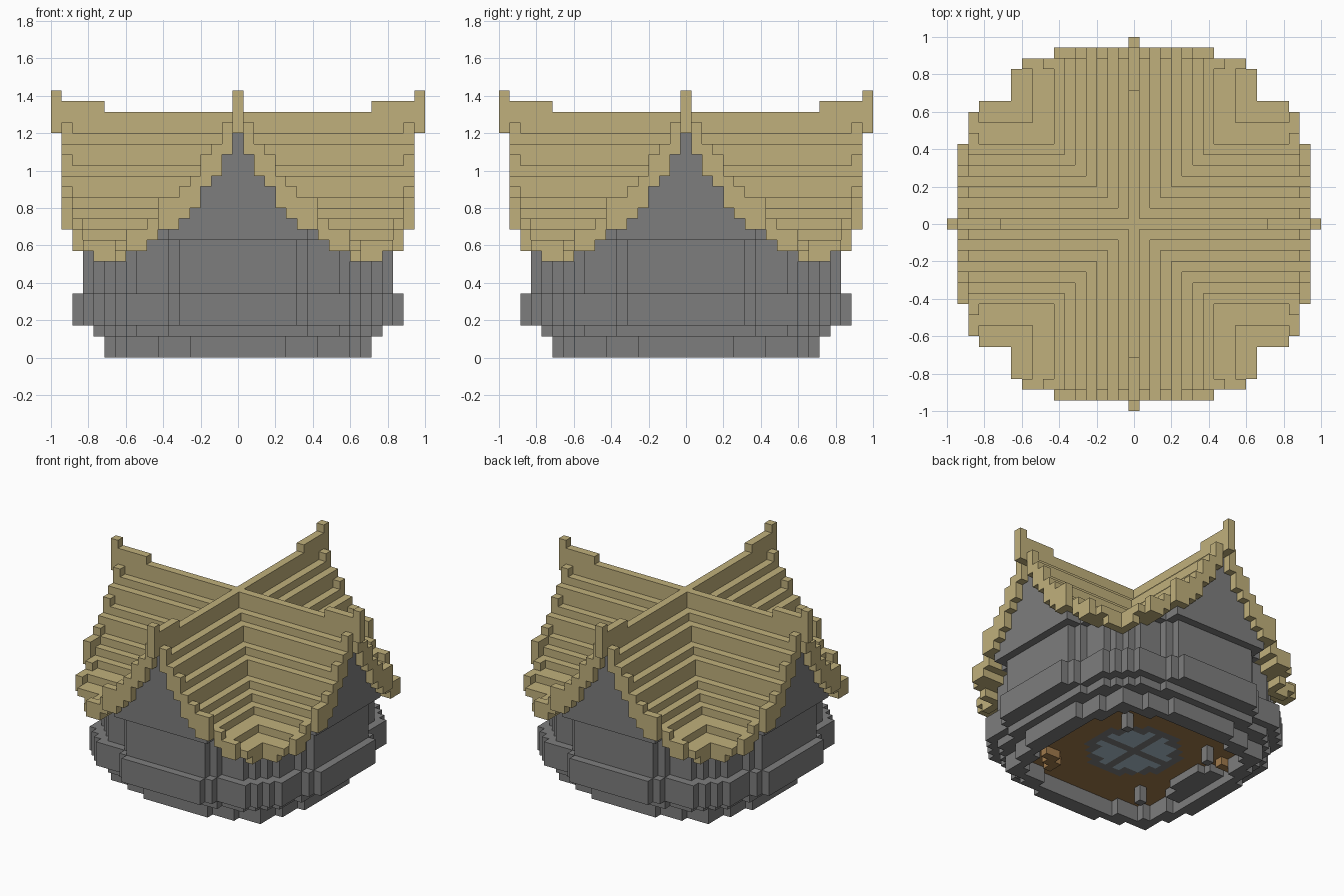
import bpy
import bmesh
from mathutils import Vector

if "Cube" in bpy.data.objects:
    bpy.data.objects.remove(bpy.data.objects["Cube"])

UNIT = 2 / 35          # edge of one building block
SPAN = range(-17, 18)

# Eave underside, roof tread and raised verge heights, by distance from a ridge
UNDER = [21, 19, 17, 16, 14, 13, 12, 12, 11, 10, 10, 9]
TREAD = [23, 21, 20, 18, 17, 15, 14, 13, 12, 12, 11, 11]
VERGE = [24, 22, 20, 19, 17, 16, 15, 15, 13, 12, 12, 11]


def material(name, color):
    mat = bpy.data.materials.new(name)
    mat.use_nodes = True
    rgba = (*color, 1)
    mat.diffuse_color = rgba
    mat.node_tree.nodes["Principled BSDF"].inputs["Base Color"].default_value = rgba
    return mat


def plan(corners):
    """Stepped round footprint: union of boxes, each also turned a quarter."""
    return {(x, y) for x in SPAN for y in SPAN for a, b in corners
            if (abs(x) <= a and abs(y) <= b) or (abs(x) <= b and abs(y) <= a)}


def layer(footprint, low, high):
    return {(x, y, z) for x, y in footprint for z in range(low, high)}


def ends(x, y):
    """Distance from the nearer ridge, and distance out along it."""
    near, far = sorted((abs(x), abs(y)))
    return near, far


def block_mesh(name, cells, solid, mat):
    """Make the exposed faces of a set of blocks, skipping hidden contacts."""
    bm = bmesh.new()
    corners = {}

    def vert(p):
        key = tuple(round(c) for c in p)
        if key not in corners:
            corners[key] = bm.verts.new([c * UNIT / 2 for c in key])
        return corners[key]

    for x, y, z in sorted(cells):
        middle = Vector((2 * x, 2 * y, 2 * z + 1))
        for axis in range(3):
            for side in (-1, 1):
                n = Vector((0, 0, 0))
                n[axis] = side
                if (x + int(n.x), y + int(n.y), z + int(n.z)) in solid:
                    continue
                u = Vector((0, 0, 0))
                u[(axis + 1) % 3] = 1
                v = n.cross(u)
                bm.faces.new([vert(middle + n + u * i + v * j)
                              for i, j in ((-1, -1), (1, -1), (1, 1), (-1, 1))])
    mesh = bpy.data.meshes.new(name)
    bm.to_mesh(mesh)
    bm.free()
    mesh.materials.append(mat)
    bpy.context.collection.objects.link(bpy.data.objects.new(name, mesh))


# Crossed gable roof with raised verges and ridge finials
roof_cells = set()
for x, y in plan([(7, 16), (10, 15), (11, 14), (0, 17)]):
    near, far = ends(x, y)
    low = UNDER[near]
    edge = far == 16 or (far == 15 and near > 7) or (far == 14 and near == 11)
    high = (VERGE if edge else TREAD)[near]
    if near == 0:
        high = 25 if far == 17 else 24 if far > 12 else 23
    if near == 11 and far == 14:
        low = 10
    roof_cells |= layer({(x, y)}, low, high)

# Stone plinth, courses, upper walls and overhanging gable ends
inside = plan([(5, 10), (8, 9)])
plinth = layer(plan([(4, 12), (7, 11), (10, 10)]) - inside, 0, 2)
lower_course = layer(plan([(6, 13), (9, 12), (10, 11)]), 2, 3)
wide_course = layer(plan([(5, 15), (6, 14), (10, 13), (11, 12)]), 3, 6)
walls = set()
for x, y in plan([(5, 14), (6, 13), (9, 12), (10, 11)]):
    walls |= layer({(x, y)}, 6, min(11, UNDER[ends(x, y)[0]]))
gables = set()
for x, y in plan([(6, 15), (8, 13)]):
    gables |= layer({(x, y)}, 11, UNDER[ends(x, y)[0]])

# Underside: floor boards, round medallion and posts
disc = {(x, y) for x, y in inside if x * x + y * y < 32}
panes = {(x, y) for x, y in disc if x * x + y * y < 20 and x and y}
rim = layer(disc - panes, 2, 3)
glass = layer(panes, 2, 3)
boards = layer(inside - disc, 2, 3)
posts = layer({(-6, -6), (-6, 6), (6, 6)}, 0, 2)
lower_course -= rim | glass | boards

# Hanging wooden steps and a stone slab along one inner wall
steps = {(x, y, 1) for x, y in ((6, -8), (6, -7), (7, -7), (7, -6), (8, -6),
                                (10, 4), (10, 5), (-9, 5), (-10, 5))}
slab = {(x, y, 1) for x in (-10, -9, -8) for y in range(-4, 4) if x < -8 or abs(y) < 3}

stone = material("grey stone", (0.208, 0.208, 0.208))
straw = material("straw thatch", (0.53, 0.435, 0.2))
wood = material("brown wood", (0.35, 0.195, 0.072))
pale = material("pale blue stone", (0.42, 0.55, 0.63))

parts = [
    ("thatched_roof", roof_cells, straw),
    ("plinth_ring", plinth, stone),
    ("lower_course", lower_course, stone),
    ("wide_course", wide_course, stone),
    ("upper_walls", walls, stone),
    ("gable_ends", gables, stone),
    ("medallion_rim", rim, stone),
    ("medallion_panes", glass, pale),
    ("floor_boards", boards, wood),
    ("posts", posts, stone),
    ("hanging_steps", steps - plinth, wood),
    ("stone_slab", slab - plinth, stone),
]
everything = set().union(*(cells for _, cells, _ in parts))
for name, cells, mat in parts:
    block_mesh(name, cells, everything, mat)
